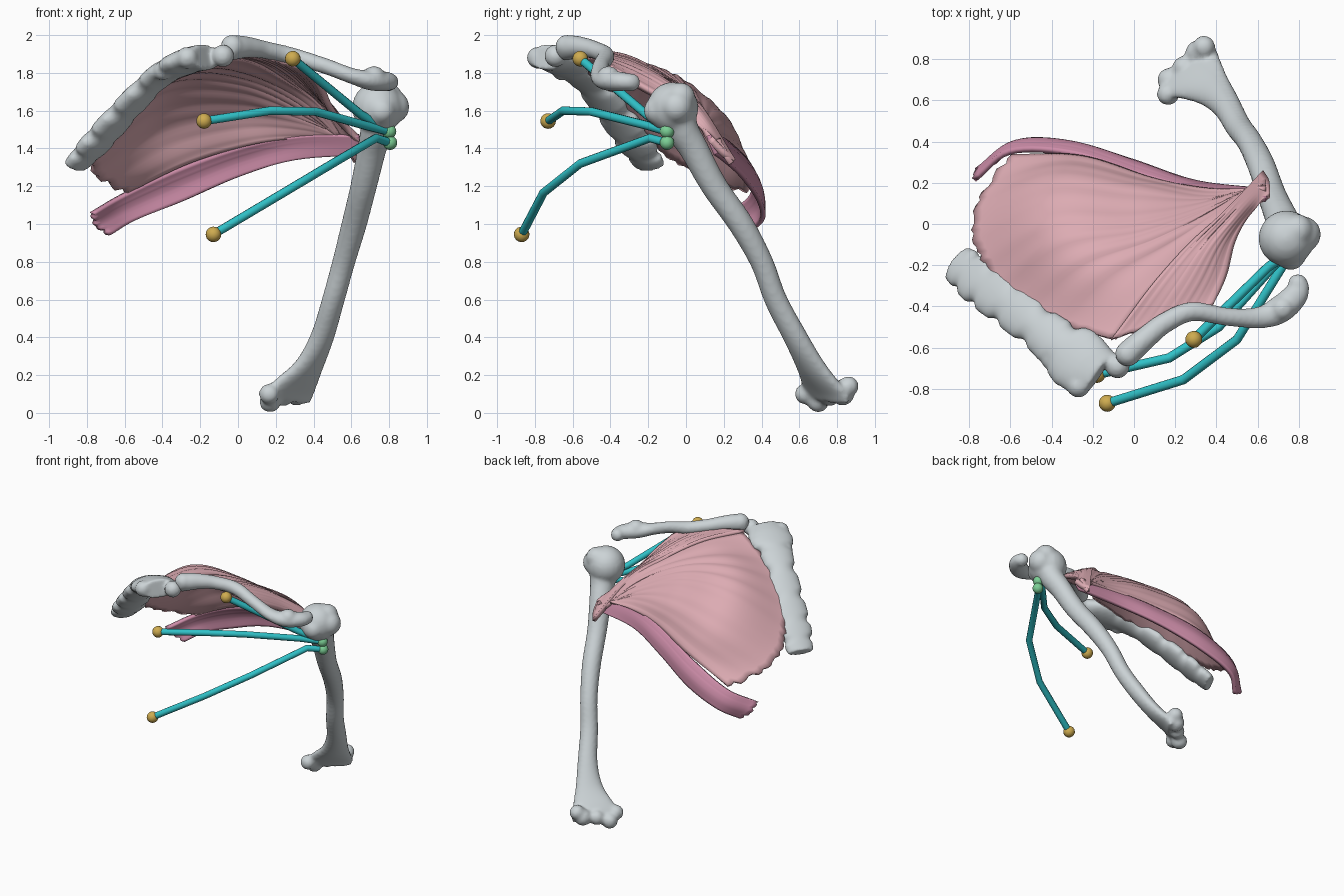
import bpy, bmesh, math, random
from mathutils import Vector, Matrix

if "Cube" in bpy.data.objects:
    bpy.data.objects.remove(bpy.data.objects["Cube"])

random.seed(4)


def material(name, rgb):
    m = bpy.data.materials.new(name)
    m.diffuse_color = (*rgb, 1)
    m.use_nodes = True
    m.node_tree.nodes["Principled BSDF"].inputs["Base Color"].default_value = m.diffuse_color
    return m


BONE = material("bone_grey", (0.60, 0.65, 0.67))
PINK = material("muscle_pink", (0.72, 0.41, 0.45))
MAUVE = material("muscle_mauve", (0.62, 0.27, 0.40))
CYAN = material("cable_cyan", (0.03, 0.54, 0.58))
GOLD = material("anchor_gold", (0.62, 0.41, 0.08))
GREEN = material("anchor_green", (0.20, 0.62, 0.30))


def spline(pts, f):
    """Catmull-Rom point on a list of tuples, f in 0..1"""
    n = len(pts) - 1
    i = min(int(f * n), n - 1)
    t = f * n - i
    b, c = pts[i], pts[i + 1]
    a = pts[i - 1] if i > 0 else [2 * p - q for p, q in zip(b, c)]
    d = pts[i + 2] if i + 2 <= n else [2 * q - p for p, q in zip(b, c)]
    return [0.5 * (2 * q + (r - p) * t + (2 * p - 5 * q + 4 * r - s) * t * t
                   + (3 * q - p - 3 * r + s) * t ** 3)
            for p, q, r, s in zip(a, b, c, d)]


def finish(name, bm, mat):
    me = bpy.data.meshes.new(name)
    bm.to_mesh(me)
    bm.free()
    me.materials.append(mat)
    for p in me.polygons:
        p.use_smooth = True
    ob = bpy.data.objects.new(name, me)
    bpy.context.collection.objects.link(ob)
    return ob


def bone(name, stations, ref, knobs, scallop=0, voxel=0.014, steps=70, sides=24):
    """Loft of elliptical rings (x, y, z, half width, half thickness) fused with round knobs"""
    bm = bmesh.new()
    rings = []
    for k in range(steps + 1):
        f = k / steps
        x, y, z, w, h = spline(stations, f)
        t = Vector(spline(stations, min(1, f + .02))[:3]) - Vector(spline(stations, max(0, f - .02))[:3])
        a = t.cross(Vector(ref)).normalized()
        b = a.cross(t).normalized()
        if scallop and f > .2:
            w *= 1.05 - 0.22 * max(0, math.sin(f * scallop * math.tau))
        rings.append([bm.verts.new(Vector((x, y, z)) + a * w * math.cos(g) + b * h * math.sin(g))
                      for g in (math.tau * j / sides for j in range(sides))])
    for r, s in zip(rings, rings[1:]):
        for j in range(sides):
            bm.faces.new((r[j], r[(j + 1) % sides], s[(j + 1) % sides], s[j]))
    bm.faces.new(rings[0])
    bm.faces.new(rings[-1])
    bmesh.ops.recalc_face_normals(bm, faces=bm.faces)
    for x, y, z, r in knobs:
        bmesh.ops.create_uvsphere(bm, u_segments=20, v_segments=12, radius=r,
                                  matrix=Matrix.Translation((x, y, z)))
    ob = finish(name, bm, BONE)
    rm = ob.modifiers.new("fuse", 'REMESH')
    rm.mode, rm.voxel_size, rm.use_smooth_shade = 'VOXEL', voxel, True
    sm = ob.modifiers.new("soften", 'SMOOTH')
    sm.factor, sm.iterations = 0.5, 5
    return ob


def sheet(name, rows, mat, thick, nu=48, nv=36, ripple=0.005, jag=0.02):
    """Muscle sheet: each row of points is a fibre from origin to insertion"""
    bm = bmesh.new()
    grid = []
    for i in range(nu + 1):
        u = i / nu
        tooth = jag * random.uniform(-1, 1)
        phase = random.uniform(-.6, .6)
        line = []
        for j in range(nv + 1):
            v = j / nv
            s = tooth * max(0, 1 - v * 9)
            p = Vector(spline([spline(r, v) for r in rows], u))
            q = Vector(spline([spline(r, min(1, v + .03)) for r in rows], u))
            p += (p - q).normalized() * s if s else Vector()
            p.z += ripple * math.sin(u * 55 + phase) * math.sin(math.pi * min(1, v + .12))
            line.append(bm.verts.new(p))
        grid.append(line)
    for a, b in zip(grid, grid[1:]):
        for j in range(nv):
            bm.faces.new((a[j], a[j + 1], b[j + 1], b[j]))
    bmesh.ops.recalc_face_normals(bm, faces=bm.faces)
    ob = finish(name, bm, mat)
    so = ob.modifiers.new("thickness", 'SOLIDIFY')
    so.thickness, so.offset = thick, 0
    return ob


def ball(name, pos, r, mat):
    bm = bmesh.new()
    bmesh.ops.create_uvsphere(bm, u_segments=20, v_segments=12, radius=r, matrix=Matrix.Translation(pos))
    finish(name, bm, mat)


def cable(name, pts, r=0.023):
    cu = bpy.data.curves.new(name, 'CURVE')
    cu.dimensions = '3D'
    cu.bevel_depth, cu.bevel_resolution, cu.use_fill_caps = r, 3, True
    sp = cu.splines.new('POLY')
    sp.points.add(len(pts) - 1)
    for p, c in zip(sp.points, pts):
        p.co = (*c, 1)
    cu.materials.append(CYAN)
    bpy.context.collection.objects.link(bpy.data.objects.new(name, cu))


# Upper arm bone with ball head and hinge end
bone("upper_arm_bone",
     [(.76, -.06, 1.62, .10, .10), (.735, -.02, 1.5, .09, .085), (.71, .04, 1.4, .08, .075),
      (.665, .15, 1.2, .07, .07), (.615, .29, 1.0, .067, .067), (.56, .40, .8, .062, .06),
      (.505, .475, .6, .064, .057), (.445, .58, .4, .072, .056), (.375, .66, .25, .10, .05),
      (.29, .73, .13, .16, .045), (.26, .75, .08, .17, .04)],
     (1, -1, 0),
     [(.74, -.07, 1.615, .137), (.82, -.05, 1.62, .088), (.76, -.15, 1.60, .075), (.79, -.03, 1.67, .08),
      (.165, .63, .10, .055), (.17, .70, .06, .058), (.24, .76, .09, .055),
      (.31, .83, .10, .062), (.34, .86, .14, .055)])

# Collar bone
bone("collar_bone",
     [(-.06, -.65, 1.92, .05, .06), (-.01, -.61, 1.935, .06, .064), (.06, -.55, 1.935, .055, .055),
      (.15, -.48, 1.92, .05, .047), (.28, -.425, 1.89, .047, .046), (.45, -.45, 1.84, .044, .042),
      (.6, -.455, 1.785, .052, .042), (.7, -.42, 1.76, .067, .052), (.78, -.35, 1.755, .062, .052),
      (.81, -.28, 1.75, .045, .04)],
     (0, 0, 1), [(-.03, -.63, 1.94, .062), (.72, -.41, 1.775, .062), (.795, -.29, 1.75, .048)], voxel=0.012)

# Breast bone with scalloped rib sockets
bone("breast_bone",
     [(-.17, -.73, 1.885, .13, .07), (-.27, -.66, 1.86, .155, .065), (-.42, -.54, 1.78, .11, .058),
      (-.6, -.39, 1.60, .115, .058), (-.75, -.27, 1.43, .12, .058), (-.86, -.19, 1.31, .09, .045)],
     (-.44, .33, .81), [(-.08, -.69, 1.89, .06), (-.27, -.785, 1.88, .058), (-.40, -.66, 1.81, .05)],
     scallop=7, voxel=0.012)

# Main fan-shaped chest muscle
ridge = [(-.1, -.57, 1.9), (.08, -.33, 1.87), (.27, -.12, 1.76), (.45, .05, 1.62), (.63, .24, 1.32)]
sheet("chest_muscle_fan", [
    [(-.6, .33, 1.17), (-.25, .32, 1.33), (.1, .21, 1.43), (.38, .16, 1.46), (.64, .17, 1.45)],
    [(-.76, .06, 1.28), (-.4, .22, 1.50), (0, .17, 1.57), (.35, .12, 1.53), (.64, .18, 1.42)],
    [(-.72, -.2, 1.45), (-.4, 0, 1.70), (0, .02, 1.71), (.35, .09, 1.58), (.64, .20, 1.39)],
    [(-.5, -.42, 1.68), (-.25, -.2, 1.81), (.08, -.08, 1.77), (.38, .06, 1.61), (.64, .22, 1.35)],
    ridge], PINK, 0.03)

# Upper strap of the chest muscle, from collar bone to arm
sheet("chest_muscle_upper", [
    [(x - .01, y + .01, z + .012) for x, y, z in ridge],
    [(.15, -.48, 1.89), (.27, -.29, 1.83), (.38, -.10, 1.73), (.51, .06, 1.59), (.65, .20, 1.37)],
    [(.38, -.4, 1.82), (.44, -.25, 1.73), (.48, -.08, 1.63), (.55, .05, 1.53), (.66, .14, 1.44)]],
    PINK, 0.035, nu=24, ripple=0.003, jag=0.006)

# Lower strap of the chest muscle
sheet("chest_muscle_lower", [
    [(-.77, .22, 1.06), (-.6, .35, 1.16), (-.3, .34, 1.30), (.05, .23, 1.42), (.35, .15, 1.47), (.64, .12, 1.47)],
    [(-.75, .27, 1.00), (-.58, .39, 1.09), (-.3, .385, 1.21), (.03, .28, 1.34), (.33, .18, 1.41), (.65, .14, 1.42)],
    [(-.68, .30, .94), (-.55, .40, 1.02), (-.3, .39, 1.12), (0, .30, 1.25), (.3, .20, 1.34), (.64, .16, 1.37)]],
    MAUVE, 0.028, nu=14, ripple=0.003, jag=0.012)

# Cables with gold outer anchors and green inner anchors
top_pin, low_pin = (.80, -.10, 1.49), (.805, -.10, 1.43)
paths = {
    "upper": [(.29, -.56, 1.875), (.65, -.21, 1.58), top_pin],
    "middle": [(-.18, -.73, 1.545), (.17, -.65, 1.6), (.41, -.5, 1.595), (.68, -.2, 1.52), top_pin],
    "lower": [(-.13, -.87, .945), (.24, -.755, 1.165), (.5, -.56, 1.32), (.73, -.19, 1.455), low_pin]}
for key, pts in paths.items():
    cable(key + "_cable", pts)
    ball(key + "_cable_anchor", pts[0], 0.041, GOLD)
ball("inner_anchor_top", top_pin, 0.038, GREEN)
ball("inner_anchor_low", low_pin, 0.038, GREEN)
